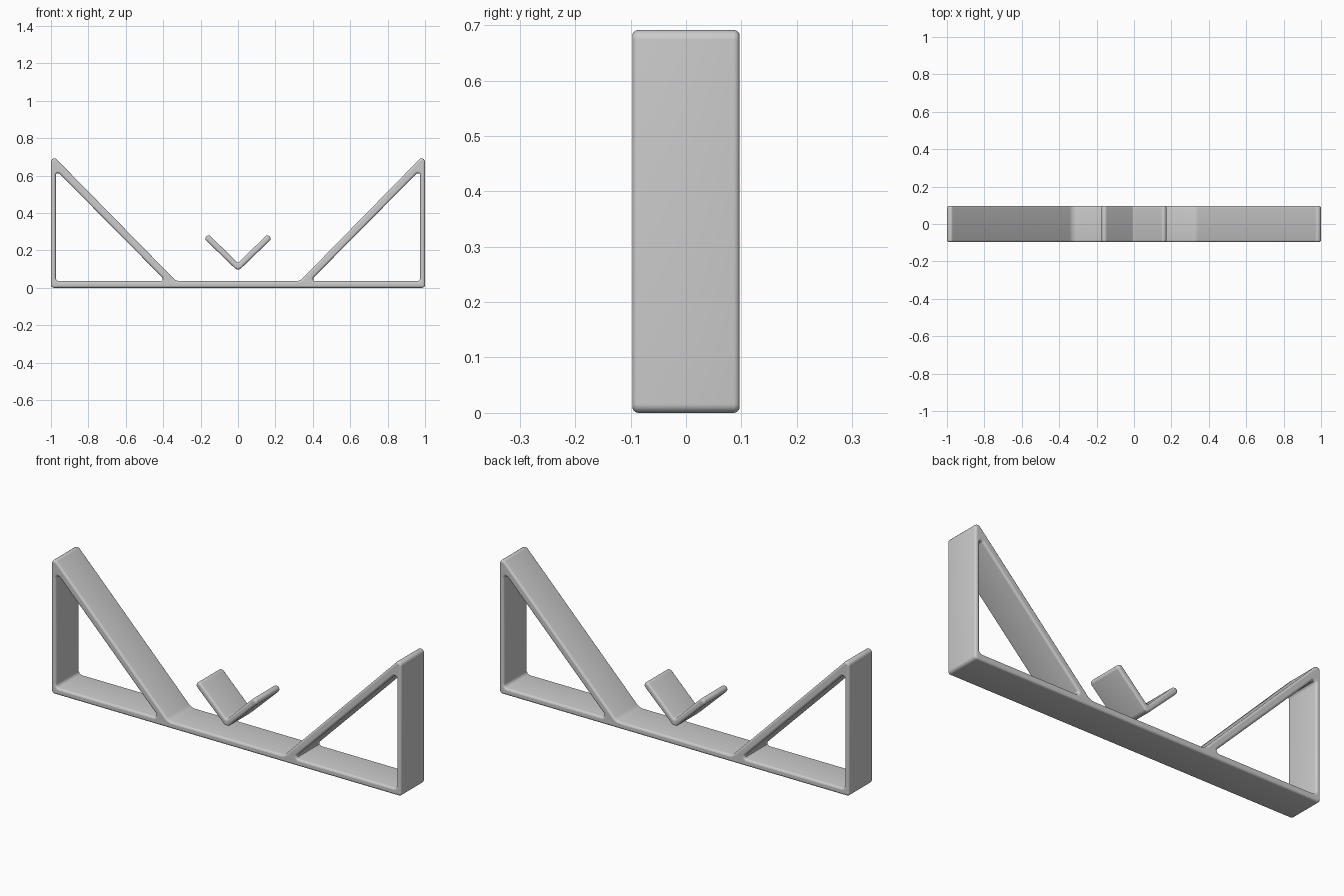
import bpy
from math import pi, tan
from mathutils import Matrix, Vector

cube = bpy.data.objects.get("Cube")
if cube:
    bpy.data.objects.remove(cube)

HALF_DEPTH = 0.097
EDGE = 0.011

# Single grey finish
grey = bpy.data.materials.new("plain grey")
grey.use_nodes = True
colour = (0.6, 0.6, 0.6, 1)
grey.diffuse_color = colour
grey.node_tree.nodes["Principled BSDF"].inputs["Base Color"].default_value = colour


def rounded(corners, steps=6):
    """Replace each (x, z, radius) corner by a circular-looking fillet."""
    points = []
    for i, (x, z, radius) in enumerate(corners):
        p = Vector((x, z))
        a = (Vector(corners[i - 1][:2]) - p).normalized()
        b = (Vector(corners[(i + 1) % len(corners)][:2]) - p).normalized()
        reach = radius / tan(a.angle(b) / 2)
        start, end = p + a * reach, p + b * reach
        centre = p + (a + b).normalized() * Vector((reach, radius)).length
        for k in range(steps + 1):
            ray = start.lerp(end, k / steps) - centre
            points.append(centre + ray.normalized() * radius)
    return points


def mirrored(corners):
    return [(-x, z, r) for x, z, r in reversed(corners)]


def slab(name, outlines):
    """Extrude filled outlines along y with softly rounded rims."""
    curve = bpy.data.curves.new(name, "CURVE")
    curve.dimensions = "2D"
    curve.fill_mode = "BOTH"
    curve.extrude = HALF_DEPTH - EDGE
    curve.bevel_depth = EDGE
    curve.bevel_resolution = 3
    curve.offset = -EDGE
    for outline in outlines:
        spline = curve.splines.new("POLY")
        points = rounded(outline)
        spline.points.add(len(points) - 1)
        for target, p in zip(spline.points, points):
            target.co = (p.x, p.y, 0, 1)
        spline.use_cyclic_u = True
    helper = bpy.data.objects.new(name + " helper", curve)
    bpy.context.collection.objects.link(helper)
    bpy.context.view_layer.update()
    graph = bpy.context.evaluated_depsgraph_get()
    mesh = bpy.data.meshes.new_from_object(helper.evaluated_get(graph))
    bpy.data.objects.remove(helper)
    mesh.transform(Matrix.Rotation(pi / 2, 4, "X"))
    mesh.materials.clear()
    mesh.materials.append(grey)
    obj = bpy.data.objects.new(name, mesh)
    bpy.context.collection.objects.link(obj)
    bpy.ops.object.select_all(action="DESELECT")
    obj.select_set(True)
    bpy.context.view_layer.objects.active = obj
    bpy.ops.object.shade_smooth_by_angle(angle=pi / 5)


# Base bar with a triangular brace at each end
right_half = [(1, 0, 0.016), (1, 0.695, 0.018), (0.973, 0.69, 0.014), (0.33, 0.035, 0.05)]
opening = [(0.385, 0.035, 0.012), (0.974, 0.035, 0.018), (0.974, 0.63, 0.012)]
slab("brace_frame", [right_half + mirrored(right_half), opening, mirrored(opening)])

# Floating V-shaped cradle in the middle
arm = [(0, 0.088, 0.025), (0.18, 0.262, 0.016), (0.158, 0.287, 0.016), (0, 0.131, 0.012)]
slab("v_cradle", [arm + mirrored(arm[1:3])])
